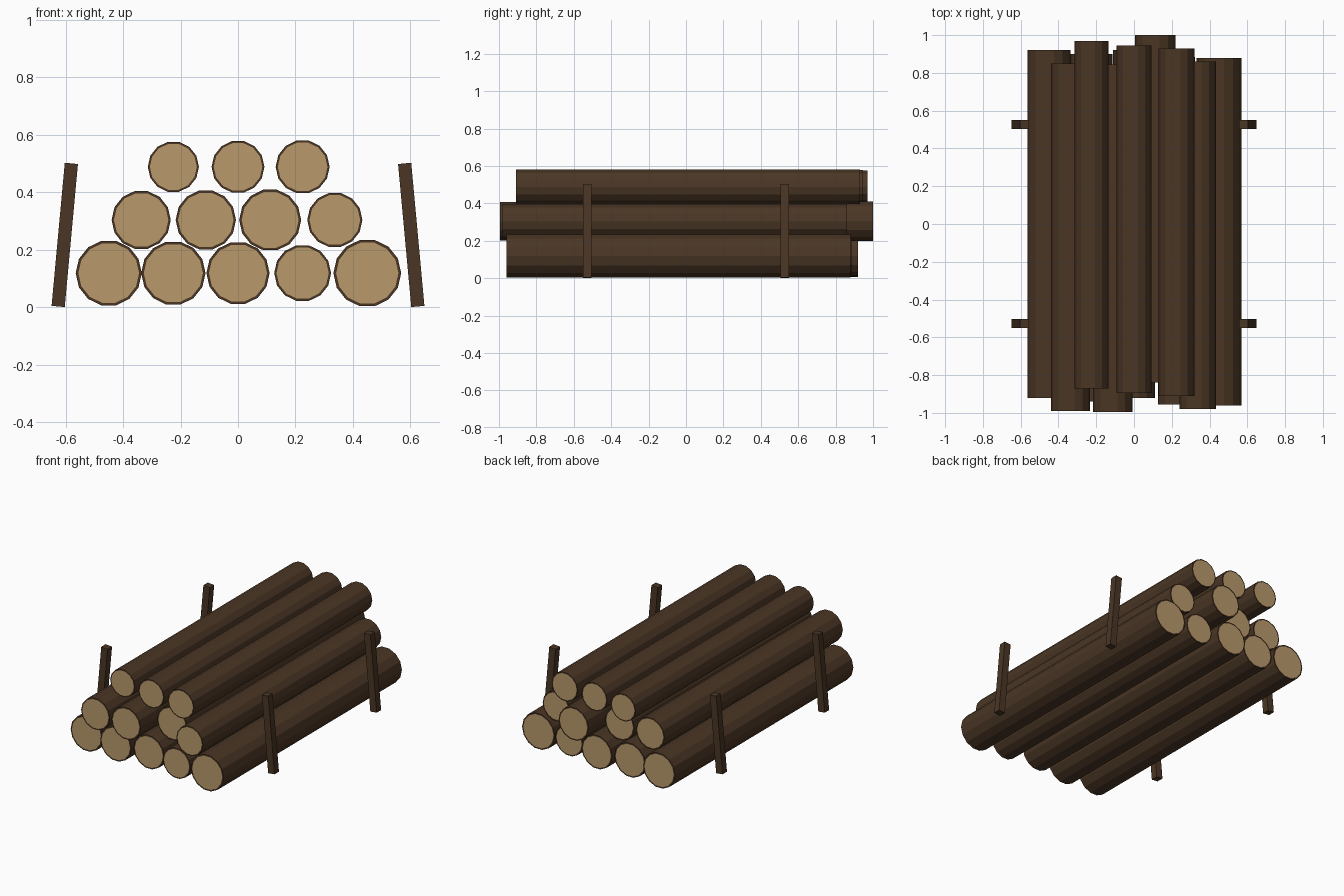
import bpy, bmesh, math
from mathutils import Matrix

if "Cube" in bpy.data.objects:
    bpy.data.objects.remove(bpy.data.objects["Cube"])


def material(name, colour):
    m = bpy.data.materials.new(name)
    m.diffuse_color = (*colour, 1)
    m.use_nodes = True
    m.node_tree.nodes["Principled BSDF"].inputs["Base Color"].default_value = m.diffuse_color
    return m


bark = material("dark_bark", (0.069, 0.037, 0.018))
wood = material("cut_wood", (0.479, 0.319, 0.147))
LENGTH = 1.84


def add_object(name, bm, mats):
    mesh = bpy.data.meshes.new(name)
    bm.to_mesh(mesh)
    bm.free()
    for m in mats:
        mesh.materials.append(m)
    obj = bpy.data.objects.new(name, mesh)
    bpy.context.collection.objects.link(obj)
    return obj


def log(name, x, y, z, r):
    # 14-sided trunk lying along y, with a vertex on each side
    bm = bmesh.new()
    turn = Matrix.Rotation(math.pi / 2, 4, 'X') @ Matrix.Rotation(math.pi / 2, 4, 'Z')
    bmesh.ops.create_cone(bm, cap_ends=True, segments=14, radius1=r, radius2=r,
                          depth=LENGTH, matrix=Matrix.Translation((x, y, z)) @ turn)
    # pale cut ends inside a thin bark rim
    ends = [f for f in bm.faces if len(f.verts) > 4]
    bmesh.ops.inset_individual(bm, faces=ends, thickness=r * 0.08)
    for f in bm.faces:
        f.material_index = int(len(f.verts) > 4)
    add_object(name, bm, [bark, wood])


# rows of logs: height, then (x, y offset, radius)
rows = {
    "bottom_log": (0.119, [(-0.45, 0.0, 0.115), (-0.225, -0.02, 0.112), (0, 0.0, 0.11),
                           (0.225, -0.035, 0.099), (0.45, -0.04, 0.118)]),
    "middle_log": (0.304, [(-0.337, -0.07, 0.103), (-0.112, -0.075, 0.105),
                           (0.112, 0.08, 0.108), (0.337, -0.06, 0.096)]),
    "top_log": (0.489, [(-0.225, 0.05, 0.089), (0, 0.025, 0.092), (0.225, 0.01, 0.094)]),
}
for row, (z, logs) in rows.items():
    for i, (x, y, r) in enumerate(logs):
        log(f"{row}_{i + 1}", x, y, z, r)

# four stakes leaning inward along the sides
for side in (-1, 1):
    for y in (-0.527, 0.527):
        bm = bmesh.new()
        pose = (Matrix.Translation((side * 0.603, y, 0.252))
                @ Matrix.Rotation(-side * 0.092, 4, 'Y')
                @ Matrix.Diagonal((0.046, 0.046, 0.5, 1)))
        bmesh.ops.create_cube(bm, size=1, matrix=pose)
        add_object(f"stake_{'left' if side < 0 else 'right'}_{'front' if y < 0 else 'back'}",
                   bm, [bark])
